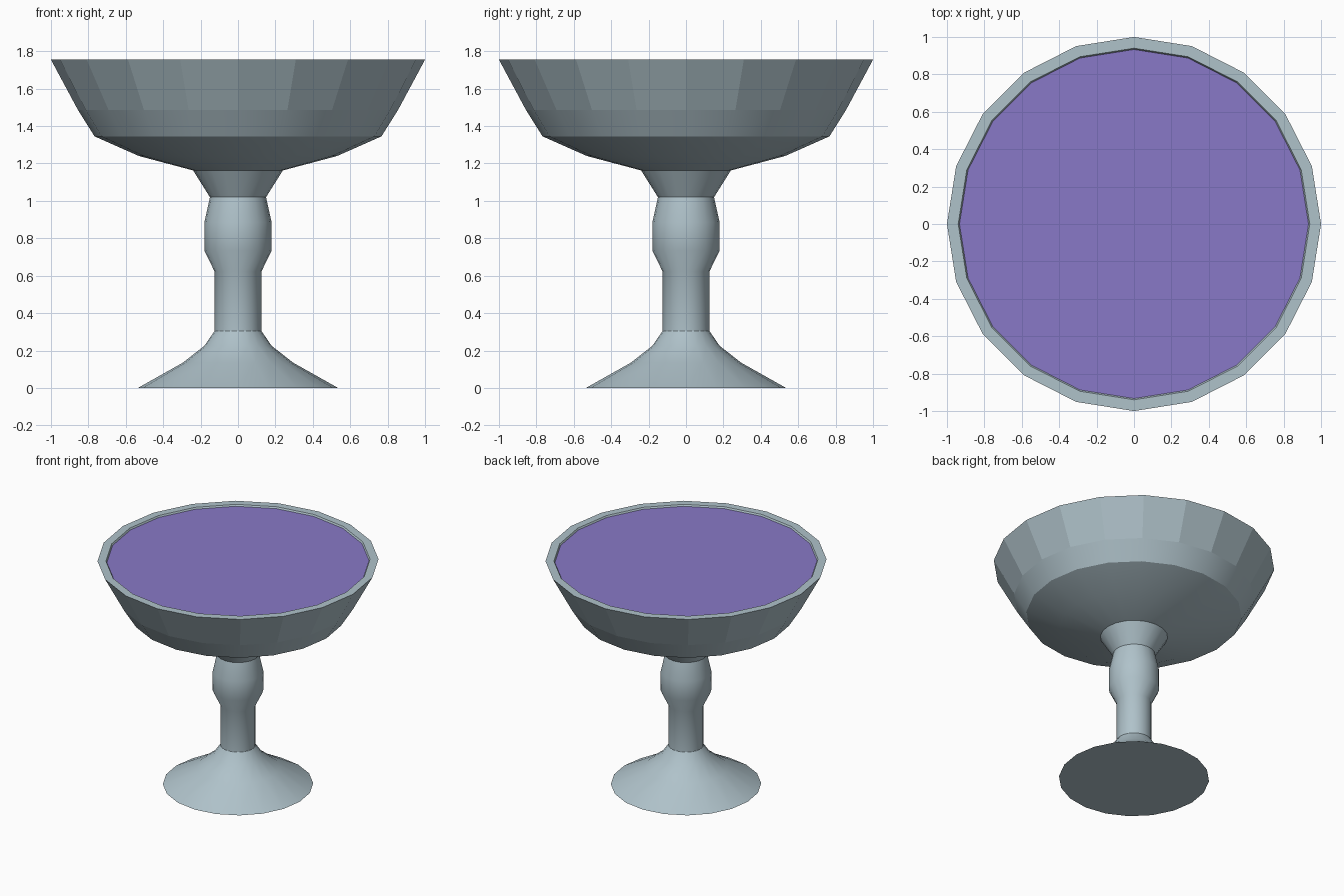
import bpy, bmesh, math

if "Cube" in bpy.data.objects:
    bpy.data.objects.remove(bpy.data.objects["Cube"])

SIDES = 20


def material(name, rgb):
    m = bpy.data.materials.new(name)
    m.diffuse_color = (*rgb, 1)
    m.use_nodes = True
    m.node_tree.nodes["Principled BSDF"].inputs["Base Color"].default_value = m.diffuse_color
    return m


silver = material("pale blue grey metal", (0.43, 0.54, 0.59))
purple = material("purple drink", (0.25, 0.19, 0.57))


def lathe(name, profile, mat, cap_start=False, flat_above=None):
    """Revolve (radius, z) points around z."""
    bm = bmesh.new()
    rings = [[bm.verts.new((r * math.cos(a), r * math.sin(a), z))
              for a in (2 * math.pi * i / SIDES for i in range(SIDES))]
             for r, z in profile]
    for lo, hi in zip(rings, rings[1:]):
        for i in range(SIDES):
            j = (i + 1) % SIDES
            bm.faces.new((lo[i], lo[j], hi[j], hi[i]))
    if cap_start:
        bm.faces.new(rings[0][::-1])
    mesh = bpy.data.meshes.new(name)
    bm.to_mesh(mesh)
    bm.free()
    mesh.materials.append(mat)
    ob = bpy.data.objects.new(name, mesh)
    bpy.context.collection.objects.link(ob)
    bpy.ops.object.select_all(action='DESELECT')
    ob.select_set(True)
    bpy.context.view_layer.objects.active = ob
    bpy.ops.object.shade_smooth_by_angle(angle=math.radians(30))
    # faceted upper wall
    if flat_above is not None:
        for p in mesh.polygons:
            if p.center.z > flat_above:
                p.use_smooth = False
    return ob


# goblet: foot, stem with knop, bowl, rim and inner lip
lathe("goblet", [
    (0.535, 0), (0.295, 0.135), (0.18, 0.225), (0.125, 0.305),
    (0.125, 0.622), (0.18, 0.735), (0.18, 0.885), (0.15, 1.02),
    (0.24, 1.163), (0.53, 1.24), (0.767, 1.345), (0.855, 1.485),
    (1.0, 1.755), (0.94, 1.755), (0.915, 1.71),
], silver, cap_start=True, flat_above=1.5)

# drink surface just below the rim
bm = bmesh.new()
bmesh.ops.create_circle(bm, cap_ends=True, segments=SIDES, radius=0.933)
for v in bm.verts:
    v.co.z = 1.743
bmesh.ops.recalc_face_normals(bm, faces=bm.faces)
for f in bm.faces:
    if f.normal.z < 0:
        f.normal_flip()
mesh = bpy.data.meshes.new("drink")
bm.to_mesh(mesh)
bm.free()
mesh.materials.append(purple)
bpy.context.collection.objects.link(bpy.data.objects.new("drink", mesh))
